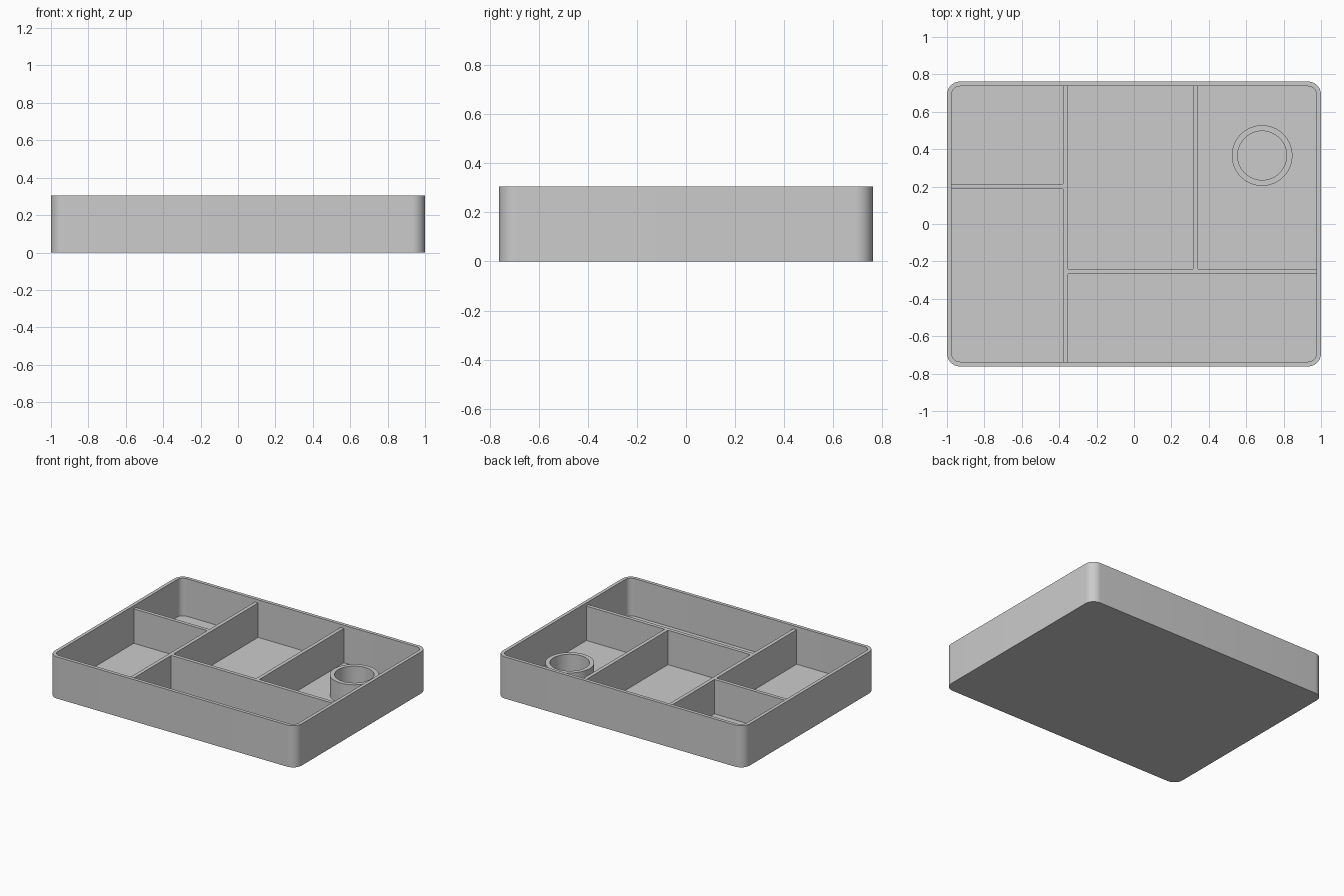
import bpy, bmesh, math

cube = bpy.data.objects.get("Cube")
if cube:
    bpy.data.objects.remove(cube, do_unlink=True)

WIDTH, DEPTH, HEIGHT = 2.0, 1.523, 0.305
WALL, FLOOR, RADIUS = 0.025, 0.03, 0.07
DIVIDER_TOP, CUP_TOP = 0.282, 0.178

grey = bpy.data.materials.new("light grey")
grey.use_nodes = True
grey.diffuse_color = (0.6, 0.6, 0.6, 1)
grey.node_tree.nodes["Principled BSDF"].inputs["Base Color"].default_value = (0.6, 0.6, 0.6, 1)


def finish(bm, name):
    bmesh.ops.recalc_face_normals(bm, faces=bm.faces)
    mesh = bpy.data.meshes.new(name)
    bm.to_mesh(mesh)
    bm.free()
    mesh.materials.append(grey)
    obj = bpy.data.objects.new(name, mesh)
    bpy.context.collection.objects.link(obj)
    return obj


def rounded_outline(cx, cy, hx, hy, r, steps):
    """Rounded rectangle; a circle when r equals both half sizes."""
    points = []
    for corner, (sx, sy) in enumerate([(1, 1), (-1, 1), (-1, -1), (1, -1)]):
        for i in range(steps + 1):
            a = math.pi / 2 * (corner + i / steps)
            points.append((cx + sx * (hx - r) + r * math.cos(a),
                           cy + sy * (hy - r) + r * math.sin(a)))
    return points


def open_vessel(name, cx, cy, hx, hy, r, wall, bottom, inside, top, steps):
    """Solid walled container: outer wall, rim, inner wall and floor."""
    outer = rounded_outline(cx, cy, hx, hy, r, steps)
    inner = rounded_outline(cx, cy, hx - wall, hy - wall, r - wall, steps)
    bm = bmesh.new()
    rings = [[bm.verts.new((x, y, z)) for x, y in outline]
             for outline, z in [(outer, bottom), (outer, top), (inner, top), (inner, inside)]]
    n = len(outer)
    for low, high in zip(rings, rings[1:]):
        for i in range(n):
            j = (i + 1) % n
            bm.faces.new((low[i], low[j], high[j], high[i]))
    bm.faces.new(rings[0])
    bm.faces.new(rings[-1])
    bmesh.ops.remove_doubles(bm, verts=bm.verts, dist=1e-5)
    obj = finish(bm, name)
    bpy.ops.object.select_all(action='DESELECT')
    obj.select_set(True)
    bpy.context.view_layer.objects.active = obj
    bpy.ops.object.shade_smooth_by_angle(angle=math.radians(30))


def divider(name, x0, x1, y0, y1):
    bm = bmesh.new()
    bmesh.ops.create_cube(bm, size=1)
    z0, z1 = FLOOR - 0.01, DIVIDER_TOP
    for v in bm.verts:
        v.co = (x1 if v.co.x > 0 else x0,
                y1 if v.co.y > 0 else y0,
                z1 if v.co.z > 0 else z0)
    finish(bm, name)


# Tray shell with rounded corners
open_vessel("tray", 0, 0, WIDTH / 2, DEPTH / 2, RADIUS, WALL, 0, FLOOR, HEIGHT, 12)

# Round cup in the back left compartment
open_vessel("cup", 0.685, 0.366, 0.162, 0.162, 0.162, 0.031, FLOOR - 0.01, FLOOR + 0.001, CUP_TOP, 16)

# Dividers, with their ends sunk slightly into the tray walls
end_x, end_y = WIDTH / 2 - WALL + 0.01, DEPTH / 2 - WALL + 0.01
divider("long_divider", -0.38, -0.353, -end_y, end_y)
divider("right_divider", -end_x, -0.38, 0.188, 0.214)
divider("front_divider", -0.353, end_x, -0.268, -0.241)
divider("back_divider", 0.315, 0.342, -0.241, end_y)
